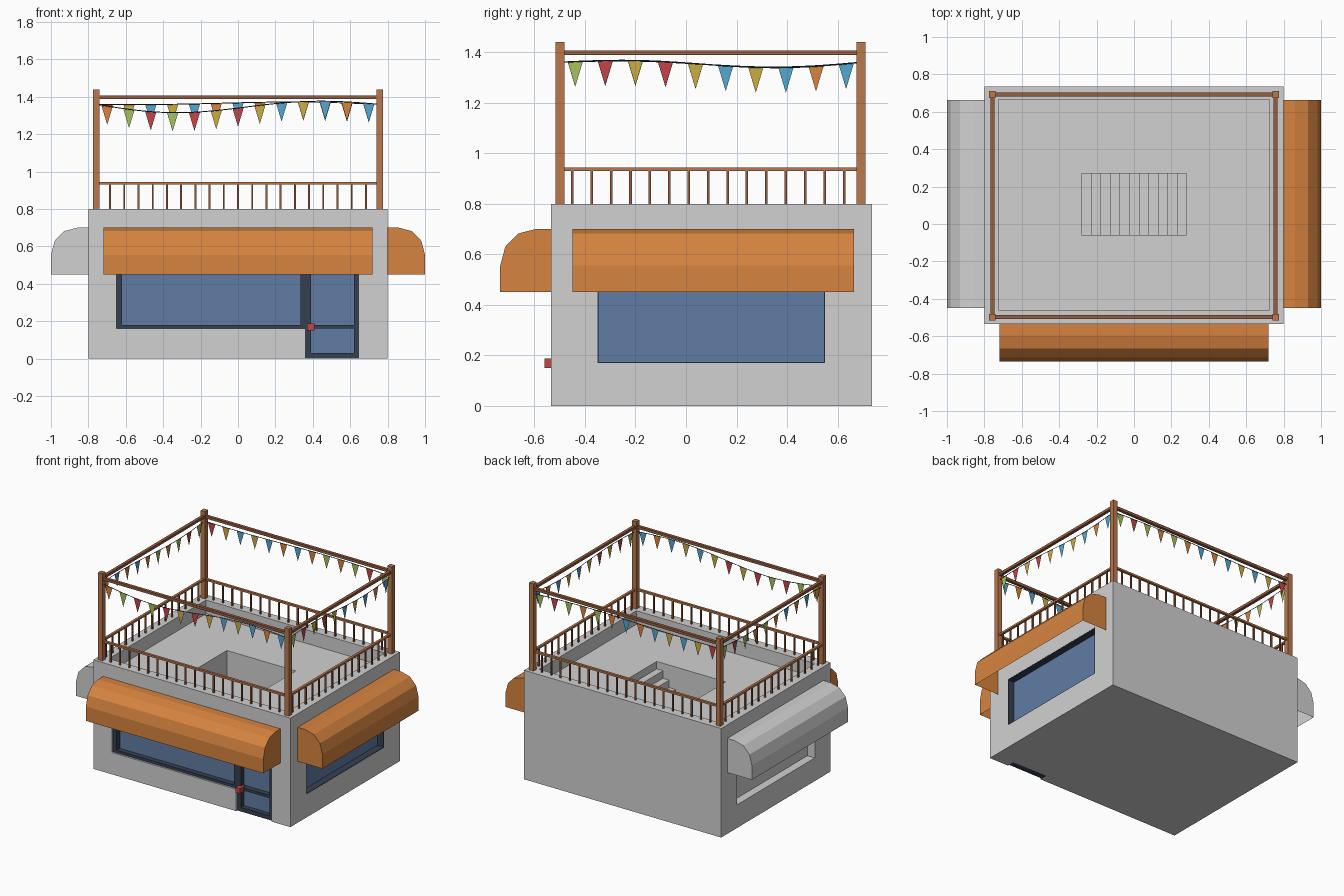
import bpy, bmesh, math
from mathutils import Matrix, Vector

cube = bpy.data.objects.get("Cube")
if cube:
    bpy.data.objects.remove(cube, do_unlink=True)


def material(name, rgb):
    m = bpy.data.materials.new(name)
    m.use_nodes = True
    m.diffuse_color = (*rgb, 1)
    m.node_tree.nodes["Principled BSDF"].inputs["Base Color"].default_value = (*rgb, 1)
    return m


WALL = material("light grey plaster", (.64, .64, .64))
ORANGE = material("orange fabric", (.68, .23, .05))
GLASS = material("blue glass", (.12, .2, .37))
FRAME = material("dark slate", (.036, .053, .082))
RED = material("red", (.55, .06, .065))
WOOD = material("wood", (.5, .19, .075))
BEAM = material("dark wood", (.3, .11, .05))
YELLOW = material("yellow fabric", (.6, .42, .06))
GREEN = material("green fabric", (.38, .54, .11))
BLUE = material("blue fabric", (.09, .39, .64))


def add_object(name, bm, *mats):
    me = bpy.data.meshes.new(name)
    bm.to_mesh(me)
    bm.free()
    ob = bpy.data.objects.new(name, me)
    bpy.context.collection.objects.link(ob)
    for m in mats:
        me.materials.append(m)
    return ob


def add_box(bm, lo, hi):
    lo, hi = Vector(lo), Vector(hi)
    mat = Matrix.Translation((lo + hi) / 2) @ Matrix.Diagonal((*(hi - lo), 1))
    bmesh.ops.create_cube(bm, size=1, matrix=mat)


def boxes(name, mat, *spans):
    bm = bmesh.new()
    for lo, hi in spans:
        add_box(bm, lo, hi)
    return add_object(name, bm, mat)


# Building block with parapet, stairwell and window recesses cut out
X, Y0, Y1, TOP, FLOOR = .8, -.535, .735, .8, .7
body = boxes("building", WALL, ((-X, Y0, 0), (X, Y1, TOP)))
cuts = [
    ((-.725, -.46, FLOOR), (.725, .665, 1)),
    ((-.28, -.06, .04), (.28, .27, .75)),
    ((.74, -.35, .17), (.9, .55, .52)),
    ((-.9, -.35, .17), (-.74, .55, .52)),
    ((-.65, -.7, .16), (.645, -.475, .52)),
    ((.36, -.7, -.1), (.645, -.475, .4)),
]
for lo, hi in cuts:
    cutter = boxes("cutter", WALL, (lo, hi))
    cutter.hide_render = True
    mod = body.modifiers.new("cut", "BOOLEAN")
    mod.operation, mod.solver, mod.object = "DIFFERENCE", "EXACT", cutter
    bpy.context.view_layer.objects.active = body
    bpy.ops.object.modifier_apply(modifier=mod.name)
    bpy.data.objects.remove(cutter, do_unlink=True)

# Stairs going down towards the left-hand end of the well
run = .56 / 11
boxes("stairs", WALL, *[
    ((.28 - (i + 1) * run, -.06, .03), (.28 - i * run, .27, .645 - i * .055))
    for i in range(11)])

# Front window and door
boxes("front_glass", GLASS, ((-.65, -.485, .16), (.645, -.475, .52)),
      ((.36, -.485, 0), (.645, -.475, .17)))
F, B = -.522, -.475
bars = [(-.65, -.62, .16, .52), (-.62, .335, .16, .18), (.335, .39, .16, .52),
        (.36, .39, 0, .16), (.62, .645, 0, .52), (.39, .62, 0, .03),
        (.39, .62, .16, .18), (-.62, .335, .49, .52), (.39, .62, .49, .52)]
boxes("front_frame", FRAME, *[((a, F, c), (b, B, d)) for a, b, c, d in bars])
boxes("door_handle", RED, ((.37, -.56, .15), (.41, -.5, .187)))

# Side window with a dark lining
boxes("side_glass", GLASS, ((.74, -.35, .17), (.748, .55, .52)))
T = .004
boxes("side_window_lining", FRAME,
      ((.745, -.35, .17), (.799, -.35 + T, .52)), ((.745, .55 - T, .17), (.799, .55, .52)),
      ((.745, -.35, .17), (.799, .55, .17 + T)), ((.745, -.35, .52 - T), (.799, .55, .52)))


# Awnings: an open curved hood with closed ends
def awning(name, mat, half, place, turn):
    profile = [(0, .7), (.06, .7), (.13, .682), (.18, .63), (.2, .555), (.2, .45)]
    bm = bmesh.new()
    ends = [[bm.verts.new((s * half, -o, z)) for o, z in profile] for s in (-1, 1)]
    for i in range(len(profile) - 1):
        bm.faces.new((ends[0][i], ends[0][i + 1], ends[1][i + 1], ends[1][i]))
    for row, s in zip(ends, (-1, 1)):
        bm.faces.new(row + [bm.verts.new((s * half, 0, .45))])
    bmesh.ops.recalc_face_normals(bm, faces=bm.faces)
    bm.transform(Matrix.Translation(place) @ Matrix.Rotation(math.radians(turn), 4, "Z"))
    add_object(name, bm, mat)


awning("front_awning", ORANGE, .72, (0, Y0, 0), 0)
awning("left_awning", ORANGE, .557, (X, .107, 0), 90)
awning("right_awning", WALL, .557, (-X, .107, 0), -90)

# Corner posts, top beams, handrails
PX, PY0, PY1 = .7575, -.498, .693
R = .018
boxes("corner_posts", WOOD, *[((x - R, y - R, TOP), (x + R, y + R, 1.44))
                              for x in (-PX, PX) for y in (PY0, PY1)])


def ring(name, mat, z0, z1, r):
    spans = [((-PX + R, y - r, z0), (PX - R, y + r, z1)) for y in (PY0, PY1)]
    spans += [((x - r, PY0 + R, z0), (x + r, PY1 - R, z1)) for x in (-PX, PX)]
    boxes(name, mat, *spans)


ring("top_beams", BEAM, 1.388, 1.407, .011)
ring("handrails", WOOD, .93, .944, .009)

# Balusters
r = .005
spots = [(-.684 + i * .076, y) for i in range(19) for y in (PY0, PY1)]
spots += [(x, -.45 + i * .0768) for i in range(15) for x in (-PX, PX)]
boxes("balusters", BEAM, *[((x - r, y - r, TOP), (x + r, y + r, .932)) for x, y in spots])


# Bunting: a sagging string with coloured pennants
FLAGS = [ORANGE, YELLOW, GREEN, BLUE, RED]


def bunting(name, a, b, count, sag, wave, shift):
    a, b = Vector(a), Vector(b)
    along = (b - a).normalized()

    def point(t):
        dz = -sag * math.sin(math.pi * t) - wave * math.sin(math.tau * t)
        return a.lerp(b, t) + Vector((0, 0, dz))

    curve = bpy.data.curves.new(name + "_string", "CURVE")
    curve.dimensions = "3D"
    curve.bevel_depth, curve.bevel_resolution = .0025, 0
    line = curve.splines.new("POLY")
    line.points.add(24)
    for i, p in enumerate(line.points):
        p.co = (*point(i / 24), 1)
    curve.materials.append(FRAME)
    ob = bpy.data.objects.new(name + "_string", curve)
    bpy.context.collection.objects.link(ob)

    bm = bmesh.new()
    for i in range(count):
        p = point((i + .5) / count)
        f = bm.faces.new([bm.verts.new(v) for v in (
            p - along * .03, p - Vector((0, 0, .1)), p + along * .03)])
        f.material_index = (i * 2 + i // 3 + shift) % len(FLAGS)
    add_object(name + "_flags", bm, *FLAGS)


H = 1.36
bunting("front_bunting", (-PX, PY0, H), (PX, PY0, H), 13, .02, .03, 0)
bunting("back_bunting", (-PX, PY1, H), (PX, PY1, H), 13, -.008, .006, 4)
bunting("left_bunting", (PX, PY0, H), (PX, PY1, H), 10, .01, -.014, 2)
bunting("right_bunting", (-PX, PY0, H), (-PX, PY1, H), 10, .01, -.012, 1)
